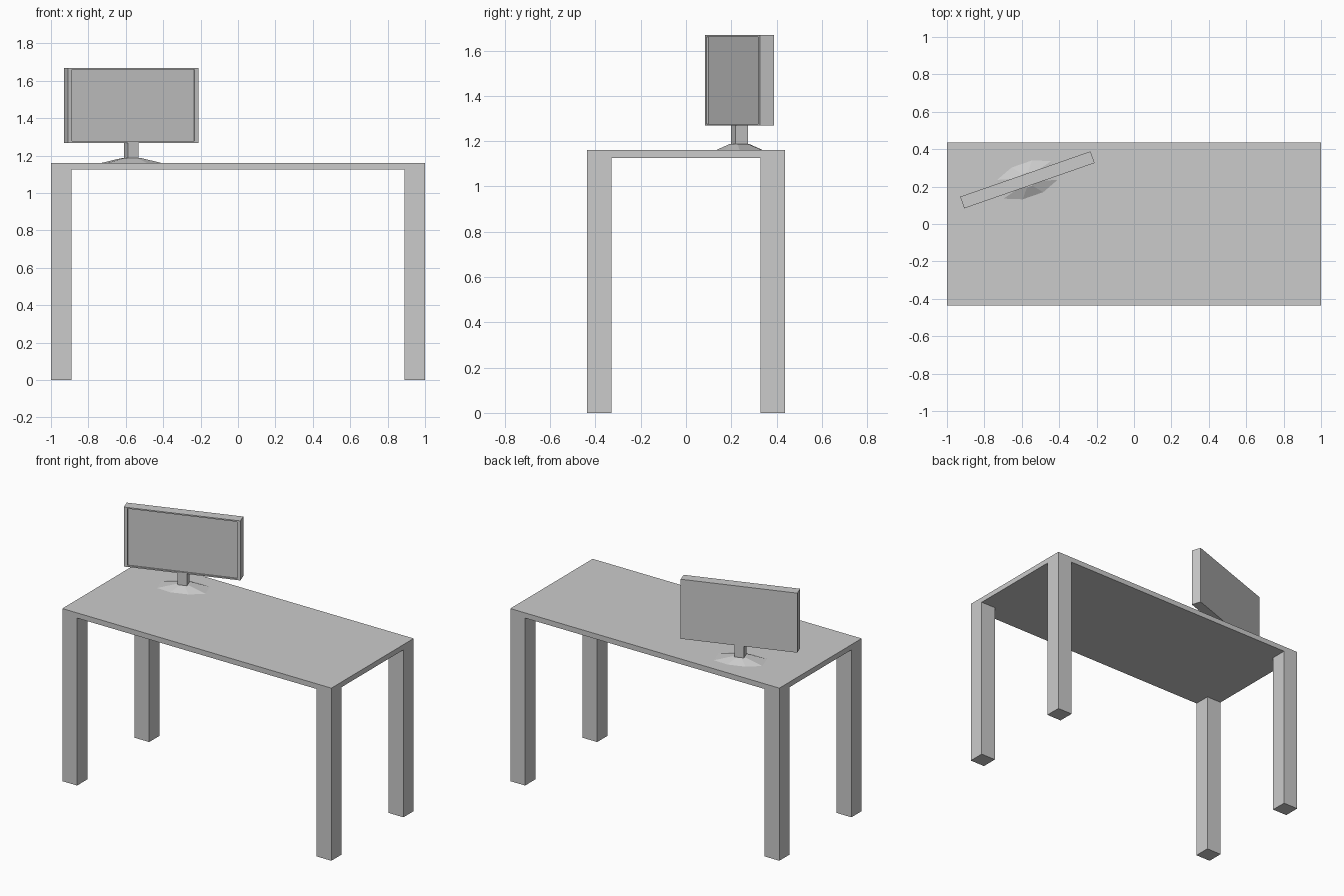
import bpy, bmesh, math
from mathutils import Matrix, Vector

if "Cube" in bpy.data.objects:
    bpy.data.objects.remove(bpy.data.objects["Cube"])

TOP, UNDER = 1.16, 1.125
PIVOT, TURN = (-0.57, 0.236, 0), math.radians(19.2)


def finish(bm, name):
    bmesh.ops.recalc_face_normals(bm, faces=bm.faces[:])
    mesh = bpy.data.meshes.new(name)
    bm.to_mesh(mesh)
    bm.free()
    obj = bpy.data.objects.new(name, mesh)
    bpy.context.collection.objects.link(obj)
    return obj


def place_on_desk(obj):
    obj.location = PIVOT
    obj.rotation_euler.z = TURN
    return obj


def box_bm(size, center):
    bm = bmesh.new()
    m = Matrix.Translation(center) @ Matrix.Diagonal((*size, 1))
    bmesh.ops.create_cube(bm, size=1, matrix=m)
    return bm


# Desk: one slab with its four corner cells extruded down into legs
bm = bmesh.new()
xs, ys = (-1, -0.89, 0.89, 1), (-0.437, -0.328, 0.328, 0.437)
v = [[bm.verts.new((x, y, UNDER)) for y in ys] for x in xs]
cells = {(i, j): bm.faces.new((v[i][j], v[i + 1][j], v[i + 1][j + 1], v[i][j + 1]))
         for i in range(3) for j in range(3)}
corners = [cells[i, j] for i in (0, 2) for j in (0, 2)]


def extrude(faces, dz):
    res = bmesh.ops.extrude_face_region(bm, geom=faces, use_keep_orig=False)
    moved = [g for g in res["geom"] if isinstance(g, bmesh.types.BMVert)]
    bmesh.ops.translate(bm, verts=moved, vec=(0, 0, dz))


# Keep the underside when raising the top
res = bmesh.ops.extrude_face_region(bm, geom=list(cells.values()), use_keep_orig=True)
bmesh.ops.translate(bm, vec=(0, 0, TOP - UNDER),
                    verts=[g for g in res["geom"] if isinstance(g, bmesh.types.BMVert)])
for f in [f for f in bm.faces
          if all(abs(p.co.z - UNDER) < 1e-5 for p in f.verts)
          and abs(f.calc_center_median().x) > 0.89
          and abs(f.calc_center_median().y) > 0.328]:
    ext = bmesh.ops.extrude_discrete_faces(bm, faces=[f])
    bmesh.ops.translate(bm, verts=ext["faces"][0].verts[:], vec=(0, 0, -UNDER))
bmesh.ops.remove_doubles(bm, verts=bm.verts[:], dist=1e-5)
finish(bm, "desk")

# Monitor: box with a framed, slightly recessed screen
W, D, Z0, Z1 = 0.738, 0.066, 1.268, 1.668
bm = box_bm((W, D, Z1 - Z0), (0, 0, (Z0 + Z1) / 2))
front = min(bm.faces, key=lambda f: f.calc_center_median().y)
bmesh.ops.inset_region(bm, faces=[front], thickness=0.012)
for p in front.verts:
    p.co.x -= math.copysign(0.014, p.co.x)
ext = bmesh.ops.extrude_discrete_faces(bm, faces=[front])
bmesh.ops.translate(bm, verts=ext["faces"][0].verts[:], vec=(0, 0.01, 0))
place_on_desk(finish(bm, "monitor"))

# Stand neck
place_on_desk(finish(box_bm((0.06, 0.06, 0.092), (0, 0, 1.226)), "stand_neck"))

# Stand base: stretched octagon tapering up to the neck
bm = bmesh.new()
quarter = ((0.153, 0.053), (0.058, 0.09))
outline = ([(x, y) for x, y in quarter] + [(-x, y) for x, y in quarter[::-1]]
           + [(-x, -y) for x, y in quarter] + [(x, -y) for x, y in quarter[::-1]])
low = [bm.verts.new((x, y, TOP)) for x, y in outline]
high = [bm.verts.new((x * 0.27, y * 0.42, 1.188)) for x, y in outline]
bm.faces.new(low)
bm.faces.new(high)
for i in range(8):
    j = (i + 1) % 8
    bm.faces.new((low[i], low[j], high[j], high[i]))
place_on_desk(finish(bm, "stand_base"))
